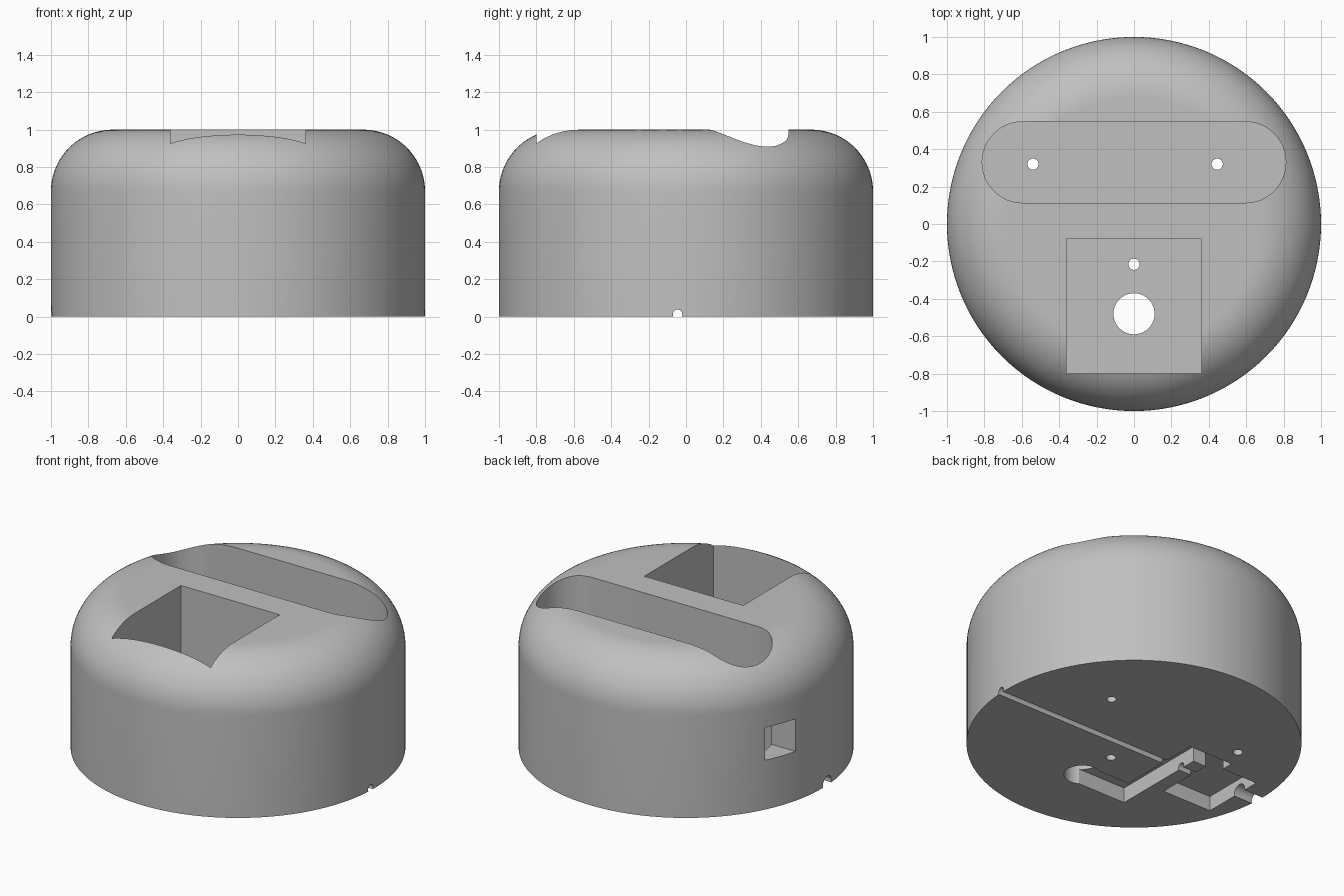
import bpy
import bmesh
import math
from mathutils import Matrix, Vector

cube = bpy.data.objects.get("Cube")
if cube:
    bpy.data.objects.remove(cube, do_unlink=True)

grey = bpy.data.materials.new("plain grey")
grey.use_nodes = True
COLOUR = (0.53, 0.53, 0.53, 1)
grey.diffuse_color = COLOUR
grey.node_tree.nodes["Principled BSDF"].inputs["Base Color"].default_value = COLOUR


def finish(name, bm):
    bmesh.ops.recalc_face_normals(bm, faces=bm.faces)
    mesh = bpy.data.meshes.new(name)
    bm.to_mesh(mesh)
    bm.free()
    mesh.materials.append(grey)
    obj = bpy.data.objects.new(name, mesh)
    bpy.context.collection.objects.link(obj)
    return obj


def prism(name, outline, z0, z1):
    """Extrude a flat outline upward from z0 to z1."""
    bm = bmesh.new()
    face = bm.faces.new([bm.verts.new((x, y, z0)) for x, y in outline])
    top = bmesh.ops.extrude_face_region(bm, geom=[face])["geom"]
    verts = [v for v in top if isinstance(v, bmesh.types.BMVert)]
    bmesh.ops.translate(bm, verts=verts, vec=(0, 0, z1 - z0))
    return finish(name, bm)


def box(name, x0, x1, y0, y1, z0, z1):
    return prism(name, [(x0, y0), (x1, y0), (x1, y1), (x0, y1)], z0, z1)


def arc(cx, cy, r, start, end, steps):
    angles = [math.radians(start + (end - start) * i / steps) for i in range(steps + 1)]
    return [(cx + r * math.cos(a), cy + r * math.sin(a)) for a in angles]


def hole(name, x, y, r, top):
    return prism(name, arc(x, y, r, 0, 360, 40)[:-1], -0.1, top)


def groove(name, x0, x1, y, z, r):
    """Round bar along x, used to cut a cable groove."""
    bm = bmesh.new()
    place = Matrix.Translation(Vector(((x0 + x1) / 2, y, z))) @ Matrix.Rotation(math.pi / 2, 4, 'Y')
    bmesh.ops.create_cone(bm, cap_ends=True, segments=24, radius1=r, radius2=r,
                          depth=x1 - x0, matrix=place)
    return finish(name, bm)


# Body: half profile with a rounded shoulder, turned around z
FILLET = 0.33
bm = bmesh.new()
profile = [(0, 0), (1, 0)] + arc(1 - FILLET, 1 - FILLET, FILLET, 0, 90, 20) + [(0, 1)]
verts = [bm.verts.new((r, 0, z)) for r, z in profile]
edges = [bm.edges.new(pair) for pair in zip(verts, verts[1:])]
bmesh.ops.spin(bm, geom=verts + edges, cent=(0, 0, 0), axis=(0, 0, 1),
               angle=math.tau, steps=128, use_duplicate=False)
bmesh.ops.remove_doubles(bm, verts=bm.verts, dist=0.0005)
bmesh.ops.dissolve_limit(bm, angle_limit=0.005, verts=bm.verts, edges=bm.edges)
body = finish("round_body", bm)

FLOOR = 0.2
SLOT_Y = 0.33
SLOT_R = 0.217
slot = arc(0.595, SLOT_Y, SLOT_R, -90, 90, 24) + arc(-0.595, SLOT_Y, SLOT_R, 90, 270, 24)

cutters = [
    # Upper recesses
    prism("long_slot", slot, FLOOR, 1.2),
    box("square_pocket", -0.36, 0.36, -0.8, -0.08, FLOOR, 1.2),
    box("side_window", -1.1, -0.7, 0.245, 0.451, 0.325, 0.54),
    # Holes through the floor
    hole("slot_hole_right", -0.54, 0.32, 0.03, 0.4),
    hole("slot_hole_left", 0.445, 0.32, 0.03, 0.4),
    hole("pocket_hole_small", 0, -0.215, 0.03, 0.4),
    hole("pocket_hole_large", 0, -0.48, 0.11, 0.4),
    # Cable channels underneath
    prism("bent_channel", [(0, -0.575), (0, -0.383), (-0.277, -0.383), (-0.277, 0.19),
                           (-0.6, 0.19), (-0.6, 0.07), (-0.405, 0.07), (-0.405, -0.575)], -0.1, 0.1),
    box("plug_pocket", -0.86, -0.5, -0.32, 0.11, -0.1, 0.097),
    groove("cable_groove", -1.1, 1.1, -0.045, 0.013, 0.025),
    groove("plug_exit", -1.1, -0.8, -0.045, 0.012, 0.048),
]

bpy.context.view_layer.objects.active = body
for cutter in cutters:
    cutter.hide_render = True
    cut = body.modifiers.new(cutter.name, 'BOOLEAN')
    cut.operation = 'DIFFERENCE'
    cut.solver = 'EXACT'
    cut.object = cutter
    bpy.ops.object.modifier_apply(modifier=cut.name)
    bpy.data.objects.remove(cutter, do_unlink=True)

bpy.ops.object.select_all(action='DESELECT')
body.select_set(True)
bpy.ops.object.shade_smooth_by_angle(angle=math.radians(30))
